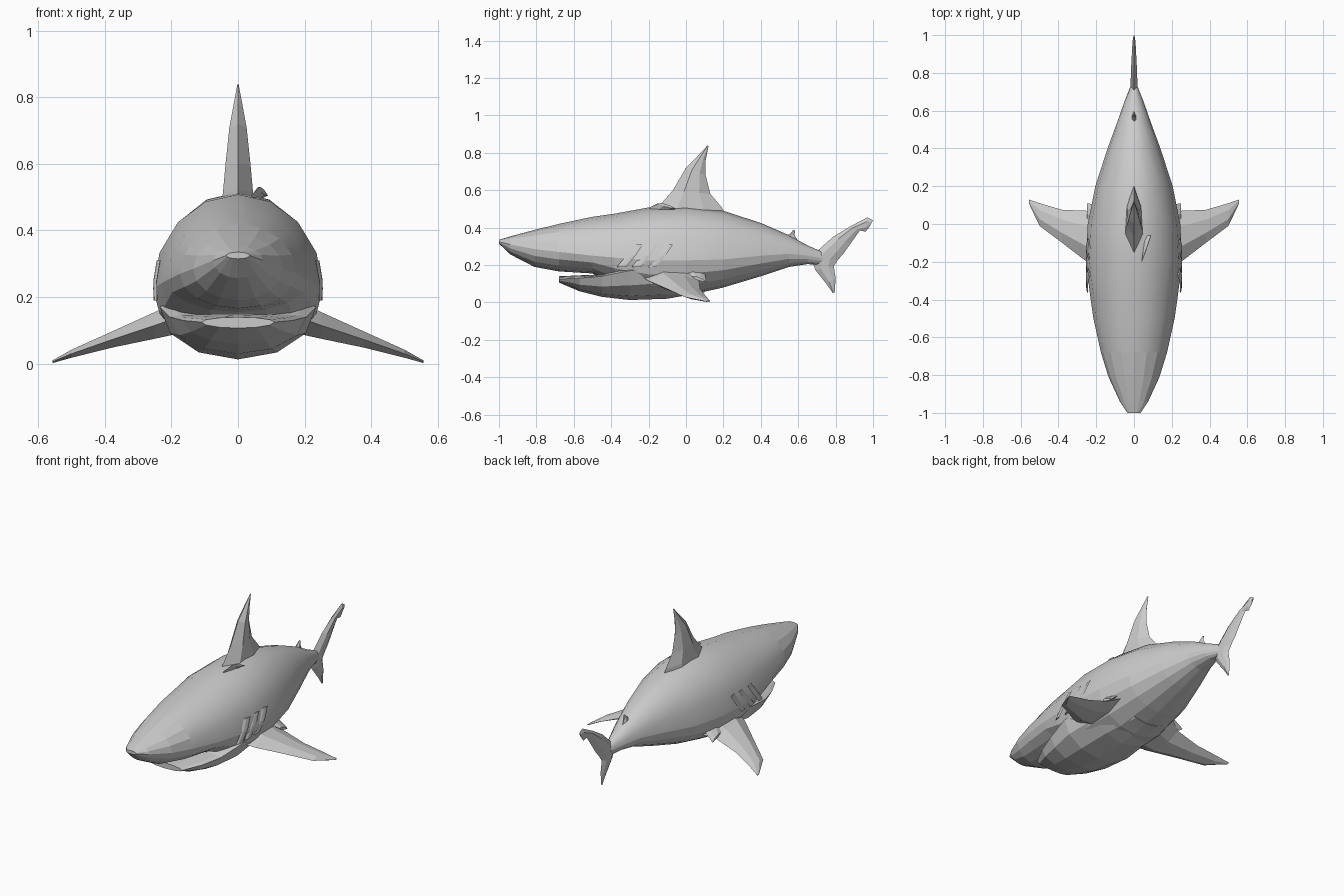
import bpy, bmesh, math
from mathutils import Vector

if "Cube" in bpy.data.objects:
    bpy.data.objects.remove(bpy.data.objects["Cube"], do_unlink=True)

# Single skin colour
SKIN = (0.6, 0.6, 0.6, 1.0)
skin = bpy.data.materials.new("shark_grey")
skin.use_nodes = True
skin.diffuse_color = SKIN
skin.node_tree.nodes["Principled BSDF"].inputs["Base Color"].default_value = SKIN


def loft(name, rings, smooth):
    """Bridge closed rings of points; smooth is a rule on each face centre."""
    bm = bmesh.new()
    rows = [[bm.verts.new(p) for p in ring] for ring in rings]
    n = len(rows[0])
    for a, b in zip(rows, rows[1:]):
        for i in range(n):
            j = (i + 1) % n
            bm.faces.new((a[i], a[j], b[j], b[i]))
    bm.faces.new(rows[0])
    bm.faces.new(rows[-1])
    bmesh.ops.recalc_face_normals(bm, faces=bm.faces)
    for f in bm.faces:
        f.smooth = smooth(f.calc_center_median())
    mesh = bpy.data.meshes.new(name)
    bm.to_mesh(mesh)
    bm.free()
    mesh.materials.append(skin)
    obj = bpy.data.objects.new(name, mesh)
    bpy.context.collection.objects.link(obj)
    return obj


def oval(y, w, top, mid, bottom, sides=16):
    """Cross-section with its own heights above and below the widest line."""
    ring = []
    for i in range(sides):
        a = math.tau * i / sides
        s = math.sin(a)
        ring.append((w * math.cos(a), y, mid + s * (top - mid if s > 0 else mid - bottom)))
    return ring


def fin(name, sections, side):
    """Lens-shaped blade from (lead point, trail point, half thickness)."""
    rings = []
    for lead, trail, half in sections:
        lead, trail = Vector(lead), Vector(trail)
        off = Vector(side) * half
        front, back = lead.lerp(trail, 0.3), lead.lerp(trail, 0.7)
        rings.append([lead, front + off, back + off * 0.8,
                      trail, back - off * 0.8, front - off])
    return loft(name, rings, lambda c: False)


def upright(name, sections):
    """Fin on the centre plane, sections given as (y, z) pairs."""
    return fin(name, [((0, *a), (0, *b), h) for a, b, h in sections], (1, 0, 0))


# Body with snout: y, half width, top, widest height, bottom
body = [
    (-1.0, .035, .335, .325, .315), (-.94, .075, .353, .31, .257),
    (-.81, .135, .388, .285, .19), (-.68, .175, .42, .27, .166),
    (-.5, .215, .458, .25, .155), (-.38, .232, .475, .24, .09),
    (-.2, .255, .508, .225, .03), (0, .245, .515, .225, .035),
    (.2, .205, .49, .23, .08), (.4, .14, .425, .25, .14),
    (.55, .085, .36, .26, .19), (.65, .05, .305, .25, .205),
    (.73, .018, .27, .235, .2)]
loft("body", [oval(*r) for r in body], lambda c: c.z > .25 and c.y > -.6)

# Lower jaw and belly
jaw = [
    (-.68, .11, .14, .125, .107), (-.57, .165, .145, .13, .06),
    (-.45, .205, .15, .14, .03), (-.3, .235, .2, .17, .013),
    (-.1, .22, .2, .19, .02), (.1, .14, .15, .12, .055)]
loft("lower_jaw", [oval(*r, sides=12) for r in jaw], lambda c: False)

# Fins on the centre plane
upright("dorsal_fin", [
    ((-.2, .47), (.22, .46), .05), ((-.14, .52), (.19, .51), .045),
    ((-.07, .60), (.13, .58), .038), ((.0, .72), (.105, .68), .026),
    ((.06, .78), (.105, .76), .014), ((.115, .84), (.12, .835), .002)])
upright("rear_dorsal_fin", [
    ((.52, .35), (.6, .33), .014), ((.555, .367), (.58, .36), .01),
    ((.575, .388), (.583, .384), .003)])
upright("tail_fin", [
    ((.785, .05), (.795, .055), .002), ((.75, .10), (.80, .13), .01),
    ((.69, .175), (.79, .195), .016), ((.67, .24), (.81, .225), .018),
    ((.705, .278), (.845, .265), .018), ((.785, .35), (.88, .315), .016),
    ((.875, .405), (.93, .385), .012), ((.97, .455), (.96, .378), .008),
    ((1.0, .44), (.985, .41), .003)])

# Small flap beside the dorsal fin
fin("dorsal_flap", [((.04, -.2, .505), (.06, -.06, .49), .01),
                    ((.06, -.15, .53), (.09, -.06, .505), .008)], (0, 0, 1))

# Paired parts
for name, s in (("left", 1), ("right", -1)):
    pectoral = [
        (.18, .14, -.24, .11, .05), (.25, .115, -.2, .07, .04),
        (.38, .072, -.1, .075, .024), (.5, .03, -.01, .11, .012),
        (.557, .006, .11, .13, .004)]
    fin(name + "_pectoral_fin",
        [((s * x, lead, z), (s * x, trail, z), h) for x, z, lead, trail, h in pectoral],
        (0, 0, 1))
    # Lobe behind the fin root
    fin(name + "_fin_root_lobe",
        [((s * .19, -.02, .18), (s * .19, .1, .16), .02),
         ((s * .25, .03, .14), (s * .25, .11, .11), .008)], (0, 0, 1))
    # Raised gill folds
    for k in range(3):
        y = -.34 + k * .08
        points = []
        for dy, z in ((0, .19), (.05, .25), (.09, .31)):
            x = s * .245 * math.sqrt(1 - ((z - .225) / .285) ** 2)
            points.append(((x, y + dy - .03, z), (x + s * .01, y + dy + .02, z), .004))
        fin(f"{name}_gill_{k + 1}", points, (1, 0, 0))
